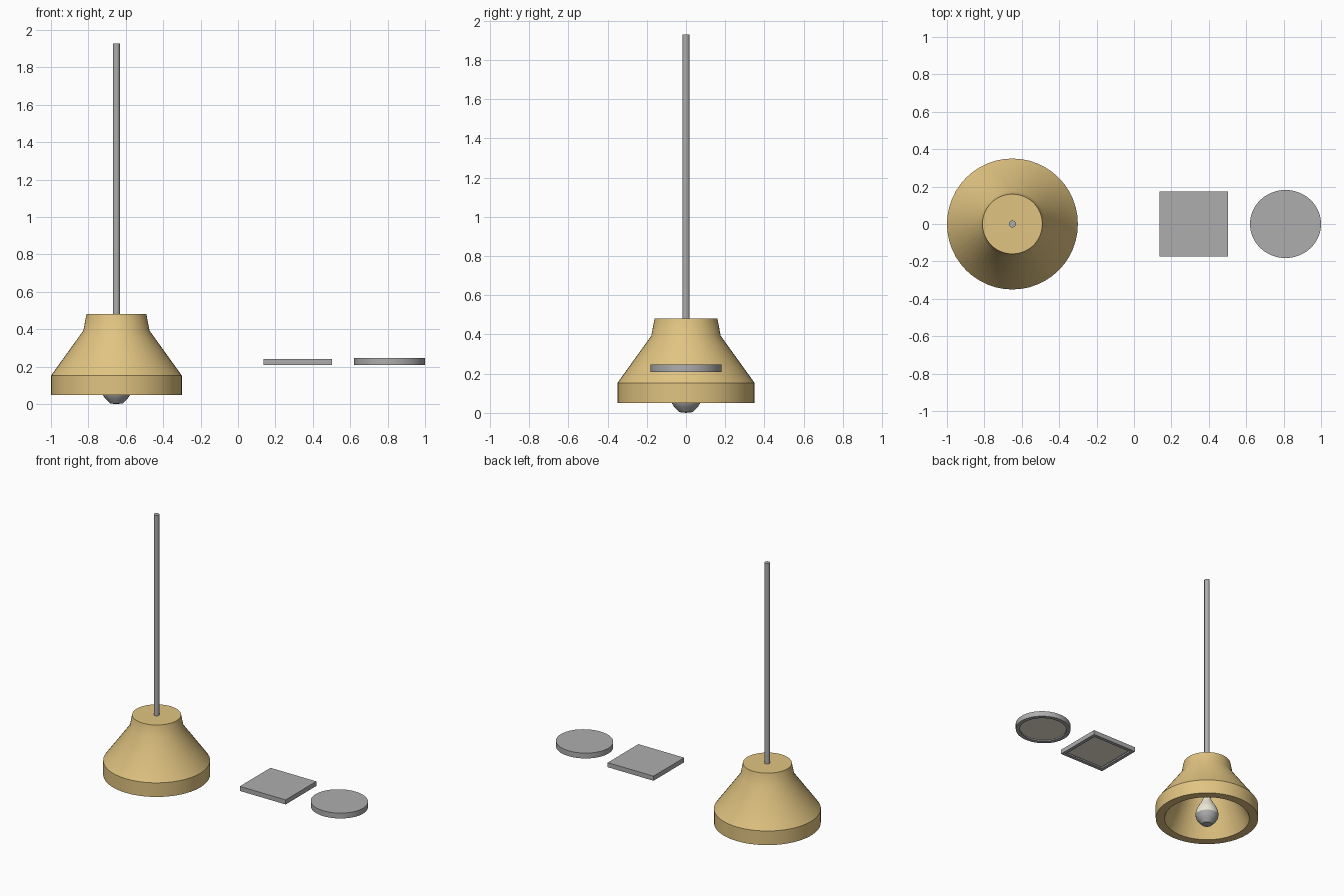
import bpy, bmesh
from math import sin, cos, pi, radians

if "Cube" in bpy.data.objects:
    bpy.data.objects.remove(bpy.data.objects["Cube"])


def material(name, color):
    m = bpy.data.materials.new(name)
    m.diffuse_color = (*color, 1)
    m.use_nodes = True
    m.node_tree.nodes["Principled BSDF"].inputs["Base Color"].default_value = m.diffuse_color
    return m


TAN = material("tan_shade", (0.75, 0.55, 0.22))
GREY = material("grey_metal", (0.42, 0.42, 0.42))
CREAM = material("warm_glow", (0.85, 0.82, 0.68))


def finish(name, bm, mat, loc, scale=(1, 1, 1)):
    bmesh.ops.remove_doubles(bm, verts=bm.verts, dist=1e-5)
    bmesh.ops.recalc_face_normals(bm, faces=bm.faces)
    me = bpy.data.meshes.new(name)
    bm.to_mesh(me)
    bm.free()
    me.materials.append(mat)
    ob = bpy.data.objects.new(name, me)
    ob.location, ob.scale = loc, scale
    bpy.context.collection.objects.link(ob)
    bpy.ops.object.select_all(action='DESELECT')
    ob.select_set(True)
    bpy.context.view_layer.objects.active = ob
    bpy.ops.object.shade_smooth_by_angle(angle=radians(30))
    return ob


def lathe(name, profile, mat, loc, n=48, scale=(1, 1, 1)):
    """Spin (radius, z) points round the vertical axis."""
    bm = bmesh.new()
    rings = []
    for r, z in profile:
        if r == 0:
            rings.append([bm.verts.new((0, 0, z))] * n)
        else:
            rings.append([bm.verts.new((r * cos(2 * pi * i / n), r * sin(2 * pi * i / n), z))
                          for i in range(n)])
    for a, b in zip(rings, rings[1:]):
        for i in range(n):
            j = (i + 1) % n
            quad = list(dict.fromkeys((a[i], a[j], b[j], b[i])))
            if len(quad) > 2:
                bm.faces.new(quad)
    return finish(name, bm, mat, loc, scale)


def tray(name, sx, sy, z0, z1, border, depth, loc):
    """Square housing with a recessed underside."""
    bm = bmesh.new()
    bmesh.ops.create_cube(bm, size=1)
    for v in bm.verts:
        v.co = (v.co.x * sx, v.co.y * sy, z0 if v.co.z < 0 else z1)
    bm.normal_update()
    bottom = [f for f in bm.faces if f.normal.z < -0.9]
    bmesh.ops.inset_region(bm, faces=bottom, thickness=border)
    up = bmesh.ops.extrude_face_region(bm, geom=bottom)
    bmesh.ops.delete(bm, geom=bottom, context='FACES')
    for v in (g for g in up["geom"] if isinstance(g, bmesh.types.BMVert)):
        v.co.z += depth
    return finish(name, bm, GREY, loc)


# pendant lamp: hollow shade, hanging rod, half-silvered bulb
X = (-0.65, 0, 0)
lathe("shade", [(0, 0.481), (0.16, 0.481), (0.177, 0.393), (0.35, 0.152), (0.35, 0.05),
                (0.29, 0.05), (0.14, 0.37), (0.125, 0.44), (0, 0.44)], TAN, X)
lathe("hanging_rod", [(0, 0.481), (0.0187, 0.481), (0.0187, 1.928), (0, 1.928)], GREY, X, 16)
lathe("bulb_cap", [(0, 0), (0.035, 0.004), (0.06, 0.03), (0.073, 0.05), (0.079, 0.075)], GREY, X, 24)
lathe("bulb_glass", [(0.079, 0.075), (0.076, 0.105), (0.064, 0.135), (0.045, 0.165),
                     (0.03, 0.195), (0.025, 0.23), (0.025, 0.28)], CREAM, X, 24)
lathe("bulb_socket", [(0, 0.27), (0.03, 0.27), (0.03, 0.44)], GREY, X, 24)

# square ceiling light
S = (0.32, 0, 0)
tray("square_housing", 0.366, 0.35, 0.208, 0.241, 0.035, 0.01, S)
bm = bmesh.new()
bmesh.ops.create_grid(bm, x_segments=1, y_segments=1, size=0.5)
for v in bm.verts:
    v.co = (v.co.x * 0.296, v.co.y * 0.28, 0.217)
bmesh.ops.reverse_faces(bm, faces=bm.faces)
square = finish("square_diffuser", bm, CREAM, S)
# keep the flat panel facing down
if square.data.polygons[0].normal.z > 0:
    square.data.flip_normals()

# round ceiling light, slightly wider than deep
R, stretch = (0.81, 0, 0), (1.044, 1, 1)
lathe("round_housing", [(0, 0.247), (0.182, 0.247), (0.182, 0.208), (0.155, 0.208),
                        (0.155, 0.22), (0, 0.22)], GREY, R, 48, stretch)
lathe("round_diffuser", [(0, 0.219), (0.155, 0.219), (0.155, 0.217), (0, 0.217)],
      CREAM, R, 48, stretch)
